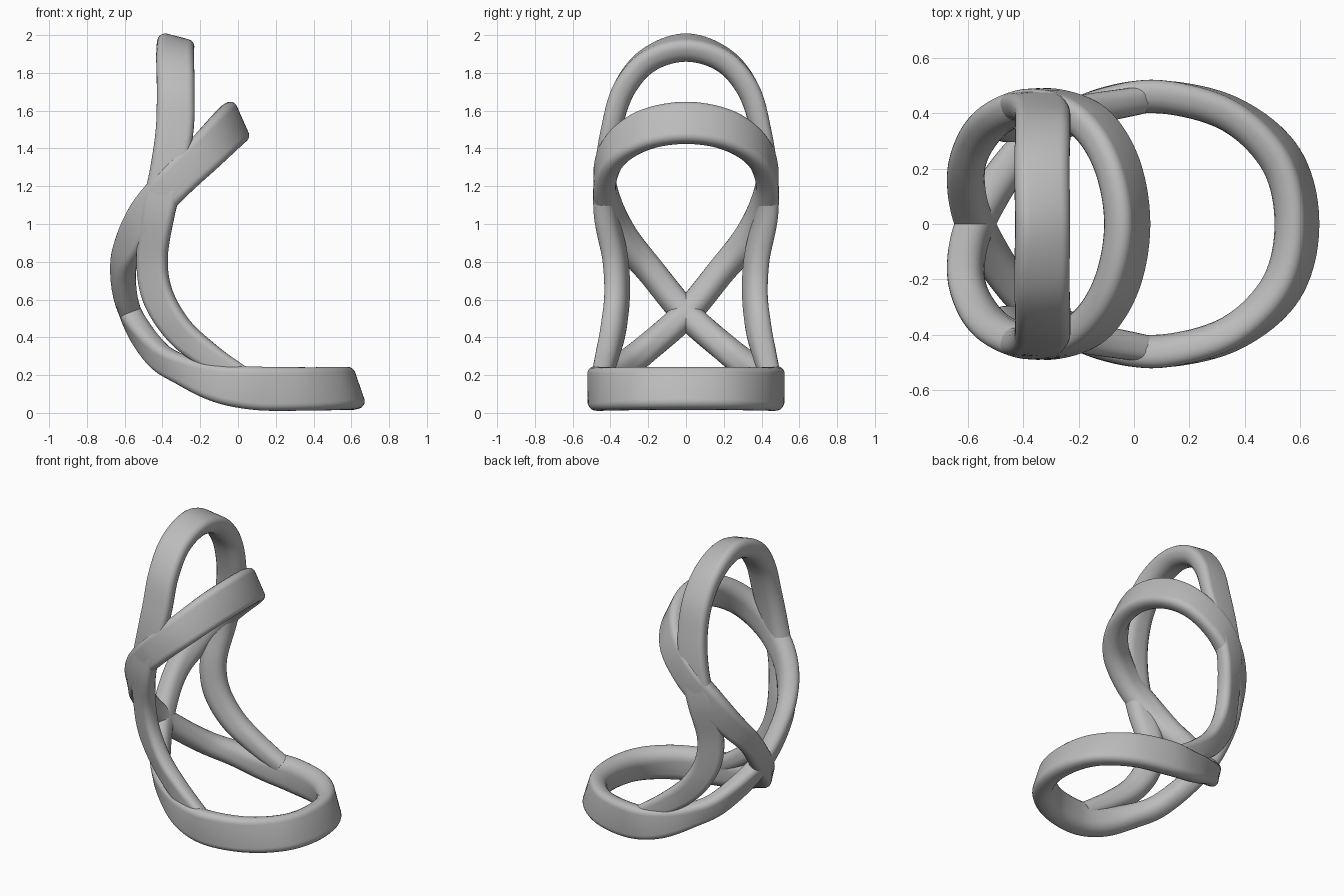
import bpy, bmesh
from math import cos, sin, pi
from mathutils import Vector

cube = bpy.data.objects.get("Cube")
if cube:
    bpy.data.objects.remove(cube)

grey = bpy.data.materials.new("grey")
grey.use_nodes = True
grey.diffuse_color = (0.5, 0.5, 0.5, 1)
grey.node_tree.nodes["Principled BSDF"].inputs["Base Color"].default_value = (0.5, 0.5, 0.5, 1)


def flip(key):
    """Mirror a key (position, outward direction, width, thickness) across y."""
    (x, y, z), (a, b, c), w, t = key
    return ((x, -y, z), (a, -b, c), w, t)


def spline(a, b, c, d, t):
    return 0.5 * (2 * b + (c - a) * t + (2 * a - 5 * b + 4 * c - d) * t**2
                  + (3 * b - a - 3 * c + d) * t**3)


def section(width, thick):
    """Flat-backed band: tight outer corners, soft inner corners."""
    pts = []
    for i, (sn, sw) in enumerate(((1, 1), (-1, 1), (-1, -1), (1, -1))):
        r = thick * (0.32 if sn > 0 else 0.6)
        rw = min(r, width * 0.4)
        for k in range(6):
            a = (i + k / 5) * pi / 2
            pts.append((sn * (thick / 2 - r) + r * cos(a),
                        sw * (width / 2 - rw) + rw * sin(a)))
    return pts


def sweep(name, keys, closed, steps=10):
    n = len(keys)
    pick = (lambda i: keys[i % n]) if closed else (lambda i: keys[max(0, min(n - 1, i))])
    samples = []
    for i in range(n if closed else n - 1):
        near = [pick(i + j) for j in (-1, 0, 1, 2)]
        for s in range(steps):
            t = s / steps
            samples.append([spline(*[Vector(k[c]) for k in near], t) for c in (0, 1)]
                           + [spline(*[k[c] for k in near], t) for c in (2, 3)])
    m = len(samples)
    bm = bmesh.new()
    rings = []
    for i, (pos, out, width, thick) in enumerate(samples):
        before = samples[(i - 1) % m if closed else max(i - 1, 0)][0]
        after = samples[(i + 1) % m if closed else min(i + 1, m - 1)][0]
        tan = (after - before).normalized()
        out = (out - tan * out.dot(tan)).normalized()
        side = tan.cross(out)
        rings.append([bm.verts.new(pos + out * u + side * v) for u, v in section(width, thick)])
    for i in range(m if closed else m - 1):
        a, b = rings[i], rings[(i + 1) % m]
        for j in range(len(a)):
            k = (j + 1) % len(a)
            bm.faces.new((a[j], a[k], b[k], b[j]))
    if not closed:
        bm.faces.new(rings[0])
        bm.faces.new(rings[-1])
    bmesh.ops.recalc_face_normals(bm, faces=bm.faces)
    mesh = bpy.data.meshes.new(name)
    bm.to_mesh(mesh)
    bm.free()
    mesh.materials.append(grey)
    obj = bpy.data.objects.new(name, mesh)
    bpy.context.collection.objects.link(obj)
    bpy.ops.object.select_all(action="DESELECT")
    obj.select_set(True)
    bpy.context.view_layer.objects.active = obj
    bpy.ops.object.shade_smooth_by_angle(angle=0.7)


# Base ring, from its tip back to the crossing
base = [
    ((.585, 0, .125), (.95, 0, .33), .23, .125),
    ((.53, .23, .125), (.85, .45, .27), .23, .125),
    ((.35, .395, .125), (.45, .85, .1), .23, .12),
    ((.1, .46, .13), (0, 1, 0), .23, .12),
    ((-.1, .435, .155), (-.2, 1, 0), .2, .12),
    ((-.28, .355, .225), (-.5, .8, -.1), .16, .12),
    ((-.43, .23, .32), (-.8, .6, -.25), .15, .12),
]
crossing = ((-.57, 0, .53), (-.94, 0, -.34), .15, .12)
# Upper hoop, from the crossing to its tip
hoop = [
    ((-.605, .18, .75), (-.9, .4, -.1), .15, .12),
    ((-.56, .31, .91), (-.6, .8, 0), .17, .12),
    ((-.47, .395, 1.07), (-.3, .95, 0), .19, .12),
    ((-.33, .43, 1.23), (0, 1, 0), .2, .12),
    ((-.175, .375, 1.38), (.4, .85, .25), .21, .12),
    ((-.07, .22, 1.49), (.8, .45, .4), .225, .12),
    ((-.03, 0, 1.53), (.9, 0, .4), .23, .12),
]
half = base + [crossing] + [flip(k) for k in hoop]
sweep("crossed_band", half + [flip(k) for k in half[-2:0:-1]], True)

# Back arch, from its crown down into the base ring
arch = [
    ((-.335, 0, 1.93), (.25, 0, .97), .2, .13),
    ((-.335, .2, 1.865), (.1, .5, .85), .2, .125),
    ((-.33, .33, 1.71), (0, .85, .5), .2, .12),
    ((-.335, .395, 1.5), (0, 1, .2), .2, .11),
    ((-.37, .425, 1.28), (-.1, 1, 0), .19, .11),
    ((-.42, .42, 1.06), (-.25, .95, 0), .18, .11),
    ((-.45, .37, .82), (-.4, .9, 0), .17, .11),
    ((-.42, .36, .62), (-.4, .9, 0), .17, .11),
    ((-.31, .38, .44), (-.35, .9, -.2), .16, .11),
    ((-.15, .415, .3), (-.2, 1, -.1), .14, .11),
    ((.03, .45, .18), (0, 1, 0), .12, .1),
]
sweep("back_arch", [flip(k) for k in arch[:0:-1]] + arch, False)
